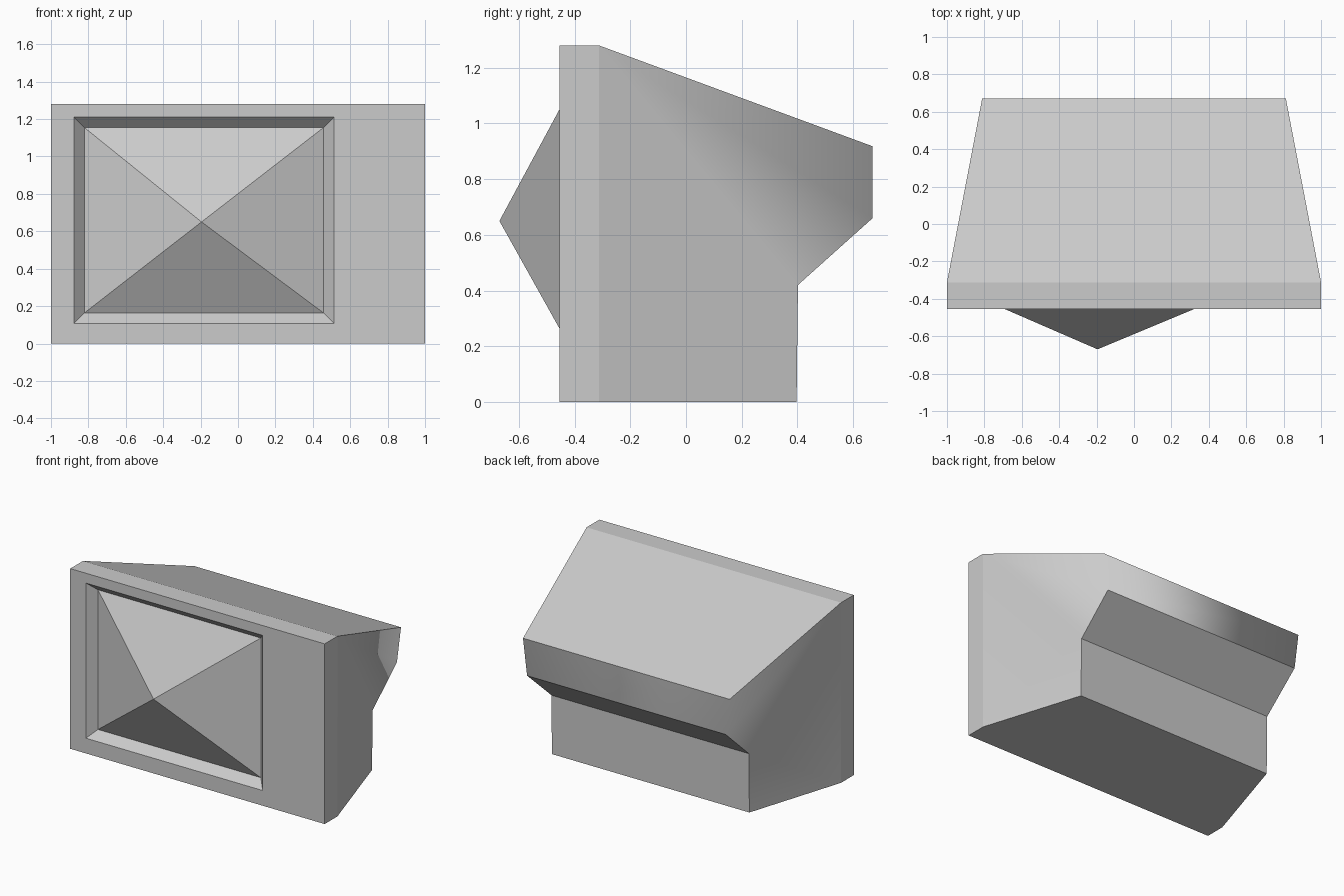
import bpy, bmesh

if "Cube" in bpy.data.objects:
    bpy.data.objects.remove(bpy.data.objects["Cube"])


def finish(name, bm):
    bmesh.ops.recalc_face_normals(bm, faces=bm.faces)
    mesh = bpy.data.meshes.new(name)
    bm.to_mesh(mesh)
    bm.free()
    obj = bpy.data.objects.new(name, mesh)
    bpy.context.collection.objects.link(obj)
    return obj


def rect(bm, x0, x1, z0, z1, y):
    return [bm.verts.new((x, y, z)) for x, z in ((x0, z0), (x1, z0), (x1, z1), (x0, z1))]


def bridge(bm, a, b):
    for i in range(len(a)):
        j = (i + 1) % len(a)
        bm.faces.new((a[i], a[j], b[j], b[i]))


# Casing: side profile as (half width, y, z), mirrored across x
profile = [(1, -0.455, 0), (1, -0.455, 1.28), (1, -0.312, 1.28),
           (0.812, 0.67, 0.918), (0.78, 0.67, 0.66),
           (0.776, 0.402, 0.42), (0.776, 0.397, 0), (1, -0.312, 0)]
bm = bmesh.new()
left = [bm.verts.new((-x, y, z)) for x, y, z in profile]
right = [bm.verts.new(p) for p in profile]
for i in range(1, len(profile)):
    j = (i + 1) % len(profile)
    bm.faces.new((left[i], left[j], right[j], right[i]))

# Tapered sides
for s in (left, right):
    for ids in ((0, 1, 2, 7), (7, 2, 5, 6), (2, 4, 5), (2, 3, 4)):
        bm.faces.new([s[i] for i in ids])

# Front frame and sloped screen recess
front = [left[0], right[0], right[1], left[1]]
opening = rect(bm, -0.877, 0.513, 0.108, 1.21, -0.455)
inner = rect(bm, -0.822, 0.458, 0.163, 1.155, -0.398)
bridge(bm, front, opening)
bridge(bm, opening, inner)

# Soft shading only where the sides flow into the rear
for f in bm.faces:
    f.smooth = True
for e in bm.edges:
    e.smooth = False
for s in (left, right):
    for a, b in ((2, 5), (2, 4), (3, 4)):
        edge = bm.edges.get((s[a], s[b]))
        if edge:
            edge.smooth = True
finish("casing", bm)

# Screen: low pyramid bulging out of the recess
bm = bmesh.new()
base = rect(bm, -0.822, 0.458, 0.163, 1.155, -0.398)
apex = bm.verts.new((-0.195, -0.67, 0.65))
for i in range(4):
    bm.faces.new((base[i], base[(i + 1) % 4], apex))
screen = finish("screen", bm)
# Open surface: make sure it faces the front
if screen.data.polygons[0].normal.y > 0:
    screen.data.flip_normals()
